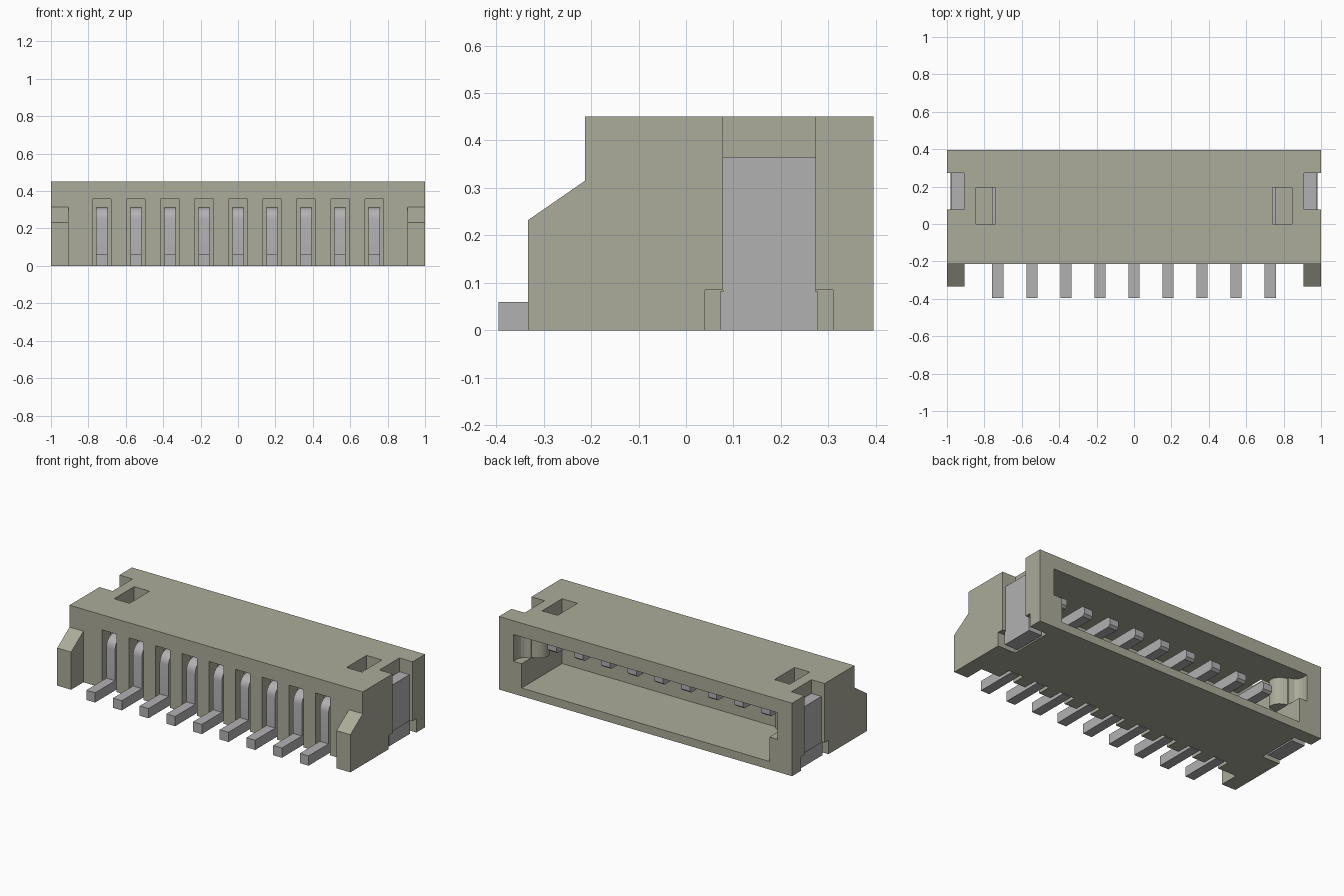
import bpy, bmesh, math

if "Cube" in bpy.data.objects:
    bpy.data.objects.remove(bpy.data.objects["Cube"], do_unlink=True)


def material(name, rgb):
    m = bpy.data.materials.new(name)
    m.use_nodes = True
    m.diffuse_color = (*rgb, 1)
    bsdf = next(n for n in m.node_tree.nodes if n.type == 'BSDF_PRINCIPLED')
    bsdf.inputs["Base Color"].default_value = (*rgb, 1)
    return m


BEIGE = material("beige plastic", (0.41, 0.41, 0.325))
METAL = material("grey metal", (0.45, 0.44, 0.45))


def prism(name, pts, lo, hi, axis, mat):
    """Extrude a profile along x (points are y,z) or along z (points are x,y)."""
    bm = bmesh.new()
    place = (lambda p, t: (t, p[0], p[1])) if axis == 'x' else (lambda p, t: (p[0], p[1], t))
    face = bm.faces.new([bm.verts.new(place(p, lo)) for p in pts])
    ext = bmesh.ops.extrude_face_region(bm, geom=[face])
    shift = (hi - lo, 0, 0) if axis == 'x' else (0, 0, hi - lo)
    bmesh.ops.translate(bm, vec=shift,
                        verts=[v for v in ext['geom'] if isinstance(v, bmesh.types.BMVert)])
    bmesh.ops.recalc_face_normals(bm, faces=bm.faces[:])
    me = bpy.data.meshes.new(name)
    bm.to_mesh(me)
    bm.free()
    me.materials.append(mat)
    ob = bpy.data.objects.new(name, me)
    bpy.context.collection.objects.link(ob)
    return ob


def box(name, x, y, z, mat=BEIGE):
    x, y, z = sorted(x), sorted(y), sorted(z)
    return prism(name, [(x[0], y[0]), (x[1], y[0]), (x[1], y[1]), (x[0], y[1])],
                 z[0], z[1], 'z', mat)


def activate(ob):
    bpy.ops.object.select_all(action='DESELECT')
    ob.select_set(True)
    bpy.context.view_layer.objects.active = ob


def cut(target, cutter):
    cutter.hide_render = True
    mod = target.modifiers.new("cut", 'BOOLEAN')
    mod.operation = 'DIFFERENCE'
    mod.solver = 'EXACT'
    mod.object = cutter
    activate(target)
    bpy.ops.object.modifier_apply(modifier=mod.name)
    bpy.data.objects.remove(cutter, do_unlink=True)


def smooth(ob):
    activate(ob)
    bpy.ops.object.shade_smooth_by_angle(angle=math.radians(30))


# Housing with sloped ears at both front corners
outline = [(-.333, 0), (.395, 0), (.395, .45), (-.213, .45), (-.213, .315), (-.333, .232)]
housing = prism("housing", outline, -1, 1, 'x', BEIGE)
cut(housing, box("ear_gap", (-.905, .905), (-.5, -.213), (-.1, .6)))

# Mating cavity, open at the back
cut(housing, box("cavity", (-.845, .845), (0, .5), (.05, .365)))

pin_x = [(i - 4) * .182 for i in range(9)]
for x in pin_x:
    cut(housing, box("pin_slot", (x - .05, x + .05), (-.5, -.13), (-.1, .357)))

for s, side in ((1, "left"), (-1, "right")):
    # Latch window, side slot, foot recess and curved entry relief
    cut(housing, box("latch_window", (s * .74, s * .845), (0, .195), (.3, .6)))
    cut(housing, box("side_slot", (s * .91, s * 1.1), (.078, .273), (-.1, .6)))
    cut(housing, box("foot_recess", (s * .88, s * 1.1), (.04, .31), (-.1, .085)))
    relief = [(.82, .5), (.9, .5), (.9, .355), (.893, .333), (.877, .315), (.82, .297)]
    cut(housing, prism("relief", [(s * x, y) for x, y in relief], .2, .365, 'z', BEIGE))

    # Rounded latch bump on the cavity end wall
    bump = [(.87, .2), (.80, .2), (.785, .21), (.78, .23), (.785, .255), (.80, .275),
            (.82, .288), (.85, .298), (.877, .315)]
    smooth(prism(side + "_latch_bump", [(s * x, y) for x, y in bump], .2, .37, 'z', BEIGE))

    # Metal anchor: upright plate plus soldering foot
    box(side + "_anchor_plate", (s * .9, s * .978), (.078, .273), (0, .365), METAL)
    box(side + "_anchor_foot", (s * .89, s * .98), (.072, .278), (0, .082), METAL)

# Bent contact pins: foot, rounded upright and horizontal contact
arc = [(-.137 + .063 * math.cos(a), .25 + .063 * math.sin(a))
       for a in (math.pi / 2 * (1 + k / 6) for k in range(7))]
profile = [(-.395, 0), (-.137, 0), (-.137, .25), (.25, .25), (.265, .262), (.265, .301),
           (.25, .313)] + arc + [(-.2, .06), (-.395, .06)]
for i, x in enumerate(pin_x):
    smooth(prism(f"contact_pin_{i + 1}", profile, x - .03, x + .03, 'x', METAL))
